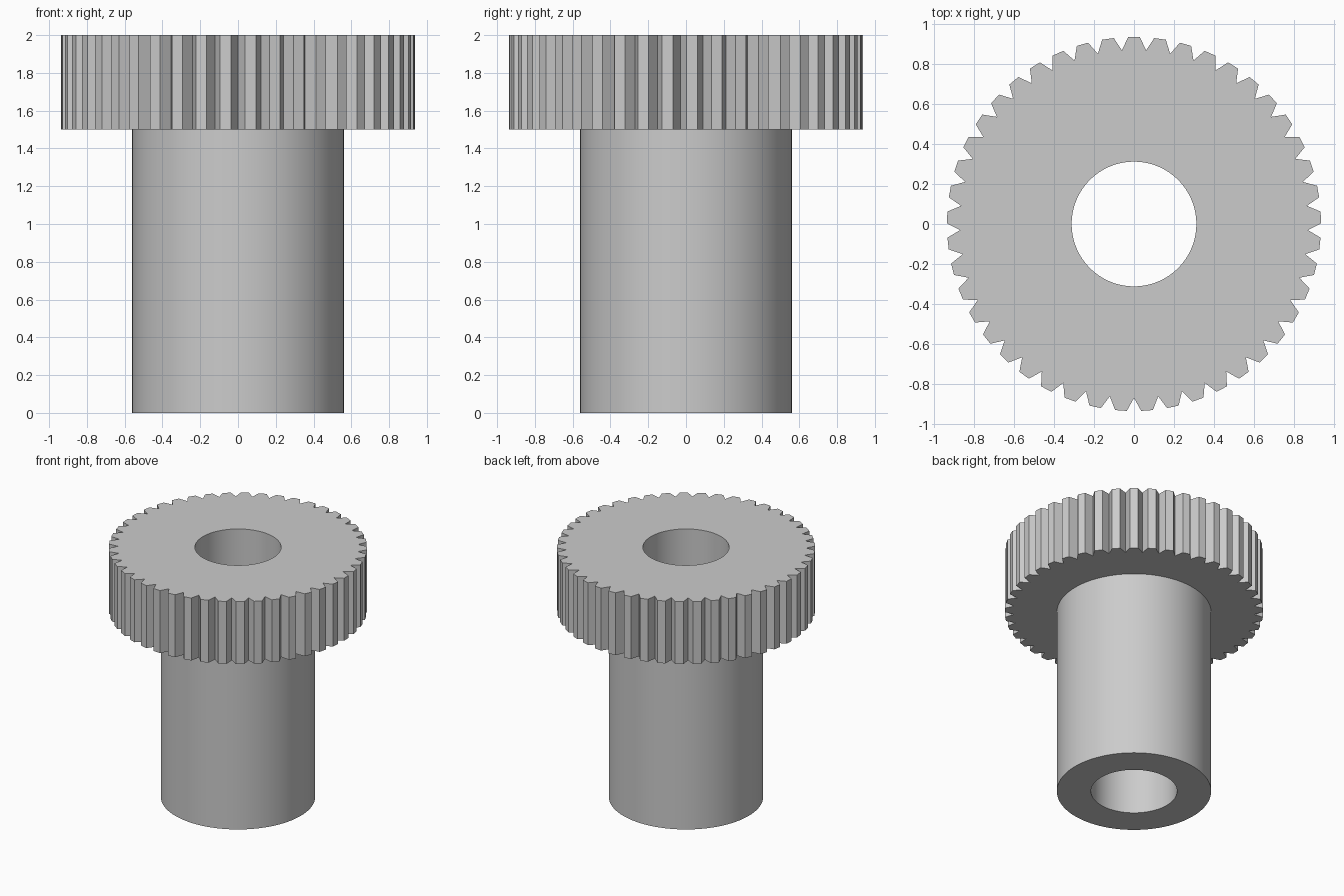
import bpy
import bmesh
from math import sin, cos, radians

# Remove the default cube
cube = bpy.data.objects.get("Cube")
if cube:
    bpy.data.objects.remove(cube, do_unlink=True)

TEETH = 45
TIP, ROOT = 0.9375, 0.872
SLEEVE, BORE = 0.56, 0.3125
HEAD_BOTTOM, TOP = 1.5, 2.0
HALF_TIP = 1.8                      # half the tooth tip, in degrees
PITCH = 360 / TEETH

# Angles shared by every ring: tip edge, tip middle, tip edge, valley
STEPS = (-HALF_TIP, 0, HALF_TIP, PITCH / 2)
TOOTH_RADII = (TIP, TIP * cos(radians(HALF_TIP)), TIP, ROOT)
ROUND = (1, 1, 1, 1)

grey = bpy.data.materials.new("plain grey")
grey.use_nodes = True
colour = (0.6, 0.6, 0.6, 1)
grey.diffuse_color = colour
grey.node_tree.nodes["Principled BSDF"].inputs["Base Color"].default_value = colour


def circle(radius):
    return [radius * f for f in ROUND]


def loft(name, rings):
    """Bridge a series of (radii, height) rings around the z axis."""
    bm = bmesh.new()
    loops = []
    for radii, z in rings:
        loop = []
        for tooth in range(TEETH):
            for step, r in zip(STEPS, radii):
                a = radians(90 + tooth * PITCH + step)
                loop.append(bm.verts.new((r * cos(a), r * sin(a), z)))
        loops.append(loop)
    for low, high in zip(loops, loops[1:]):
        for i in range(len(low)):
            j = (i + 1) % len(low)
            bm.faces.new((low[i], low[j], high[j], high[i]))
    mesh = bpy.data.meshes.new(name)
    bm.to_mesh(mesh)
    bm.free()
    mesh.materials.append(grey)
    obj = bpy.data.objects.new(name, mesh)
    bpy.context.collection.objects.link(obj)
    bpy.ops.object.select_all(action="DESELECT")
    obj.select_set(True)
    bpy.context.view_layer.objects.active = obj
    bpy.ops.object.shade_smooth_by_angle(angle=radians(25))
    return obj


# Hollow sleeve: bore wall, bottom rim and outer wall
loft("sleeve", [(circle(BORE), TOP), (circle(BORE), 0),
                (circle(SLEEVE), 0), (circle(SLEEVE), HEAD_BOTTOM)])

# Toothed head: underside, teeth and top face
loft("gear_head", [(circle(SLEEVE), HEAD_BOTTOM), (TOOTH_RADII, HEAD_BOTTOM),
                   (TOOTH_RADII, TOP), (circle(BORE), TOP)])
